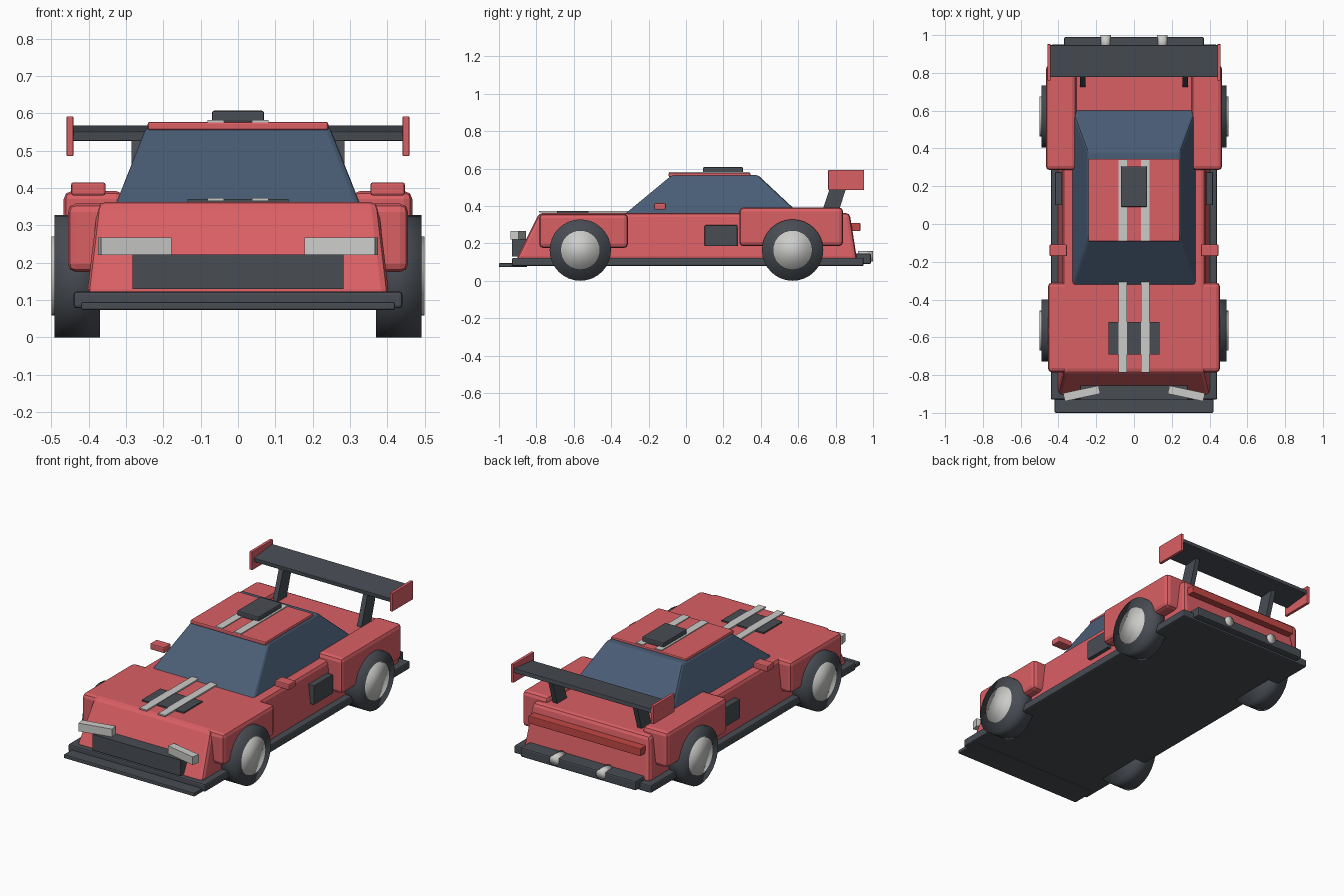
import bpy
import bmesh
import math
from mathutils import Matrix, Vector

if "Cube" in bpy.data.objects:
    bpy.data.objects.remove(bpy.data.objects["Cube"], do_unlink=True)


def material(name, rgb):
    mat = bpy.data.materials.new(name)
    mat.use_nodes = True
    mat.diffuse_color = (*rgb, 1)
    mat.node_tree.nodes["Principled BSDF"].inputs["Base Color"].default_value = (*rgb, 1)
    return mat


RED = material("body red", (0.70, 0.115, 0.13))
DARK = material("dark trim", (0.065, 0.074, 0.088))
GLASS = material("tinted glass", (0.068, 0.11, 0.18))
SILVER = material("silver", (0.60, 0.60, 0.59))
TAIL = material("tail light red", (0.55, 0.065, 0.06))


def finish(name, bm, mat, bevel=0, segments=2):
    bmesh.ops.recalc_face_normals(bm, faces=bm.faces)
    mesh = bpy.data.meshes.new(name)
    bm.to_mesh(mesh)
    bm.free()
    mesh.materials.append(mat)
    ob = bpy.data.objects.new(name, mesh)
    bpy.context.collection.objects.link(ob)
    if bevel:
        mod = ob.modifiers.new("rounded edges", "BEVEL")
        mod.width = bevel
        mod.segments = segments
    return ob


def frustum(name, mat, low, high, bevel=0, segments=2):
    """Solid between two level rectangles, each (x0, x1, y0, y1, z)."""
    bm = bmesh.new()
    rings = []
    for x0, x1, y0, y1, z in (low, high):
        corners = ((x0, y0), (x1, y0), (x1, y1), (x0, y1))
        rings.append([bm.verts.new((x, y, z)) for x, y in corners])
    a, b = rings
    bm.faces.new(a)
    bm.faces.new(b)
    for i in range(4):
        j = (i + 1) % 4
        bm.faces.new((a[i], a[j], b[j], b[i]))
    return finish(name, bm, mat, bevel, segments)


def box(name, mat, x, y, z, bevel=0, segments=2):
    return frustum(name, mat, (*x, *y, z[0]), (*x, *y, z[1]), bevel, segments)


def cylinder(name, mat, center, radius, depth, axis):
    bm = bmesh.new()
    turn = Matrix.Rotation(math.pi / 2, 4, "Y" if axis == "X" else "X")
    bmesh.ops.create_cone(bm, cap_ends=True, segments=32, radius1=radius, radius2=radius,
                          depth=depth, matrix=Matrix.Translation(center) @ turn)
    for f in bm.faces:
        f.smooth = True
    return finish(name, bm, mat)


def pair(name, s, make, mat, x, y, z, **kw):
    """A box on one side, with x measured outward from the centre."""
    side = "left" if s > 0 else "right"
    return make(f"{side}_{name}", mat, sorted((s * x[0], s * x[1])), y, z, **kw)


# Main body with raked nose and tail
frustum("body", RED, (-0.405, 0.405, -0.91, 0.915, 0.11),
        (-0.375, 0.375, -0.785, 0.875, 0.362), 0.02)

# Floor, splitter and rear bumper
box("floor_skirt", DARK, (-0.44, 0.44), (-0.93, 0.95), (0.078, 0.123), 0.008)
box("front_splitter", DARK, (-0.42, 0.42), (-1.0, -0.85), (0.073, 0.095), 0.005)
box("rear_bumper", DARK, (-0.37, 0.37), (0.9, 0.99), (0.09, 0.145), 0.008)

# Cabin and roof
frustum("cabin_glass", GLASS, (-0.33, 0.33, -0.335, 0.615, 0.35),
        (-0.245, 0.245, -0.075, 0.385, 0.565), 0.012)
box("roof_panel", RED, (-0.242, 0.242), (-0.093, 0.345), (0.555, 0.577), 0.006)
box("roof_vent", DARK, (-0.07, 0.07), (0.09, 0.305), (0.575, 0.607), 0.006)

# Nose details
box("hood_vent", DARK, (-0.135, 0.135), (-0.69, -0.52), (0.355, 0.37))
box("grille", DARK, (-0.282, 0.282), (-0.93, -0.84), (0.13, 0.222))

# Tail details
box("tail_light_bar", TAIL, (-0.36, 0.36), (0.87, 0.932), (0.265, 0.31), 0.004)

# Rear wing blade, slightly raised at the back
wing = box("wing_blade", DARK, (-0.445, 0.445), (-0.085, 0.085), (-0.012, 0.012), 0.003)
wing.location = (0, 0.863, 0.547)
wing.rotation_euler.x = math.radians(6)

for s in (-1, 1):
    side = "left" if s > 0 else "right"

    # Wheel arches and side parts
    pair("front_fender", s, box, RED, (0.33, 0.456), (-0.785, -0.31), (0.175, 0.358), bevel=0.022)
    pair("rear_fender", s, box, RED, (0.305, 0.467), (0.285, 0.84), (0.185, 0.392), bevel=0.022)
    pair("side_intake", s, box, DARK, (0.36, 0.418), (0.10, 0.275), (0.185, 0.297), bevel=0.004)
    pair("mirror", s, box, RED, (0.355, 0.447), (-0.17, -0.108), (0.38, 0.415), bevel=0.006)

    # Twin racing stripes
    pair("hood_stripe", s, box, SILVER, (0.037, 0.082), (-0.785, -0.305), (0.365, 0.373))
    pair("roof_stripe", s, box, SILVER, (0.037, 0.082), (-0.09, 0.34), (0.575, 0.582))

    # Headlight, swept so the outer end sits further forward
    lamp = pair("headlight", s, box, SILVER, (-0.096, 0.096), (-0.022, 0.022), (0.22, 0.267))
    lamp.location = (s * 0.277, -0.897, 0)
    lamp.rotation_euler.z = -s * 0.21

    # Wing endplate and leaning strut
    pair("wing_endplate", s, box, RED, (0.441, 0.459), (0.76, 0.952), (0.485, 0.592), bevel=0.003)
    xs = sorted((s * 0.257, s * 0.285))
    frustum(f"{side}_wing_strut", DARK, (*xs, 0.72, 0.81, 0.35), (*xs, 0.785, 0.87, 0.54))

    # Exhaust tip
    cylinder(f"{side}_exhaust", SILVER, Vector((s * 0.15, 0.96, 0.13)), 0.028, 0.08, "Y")

    # Wheels
    for end, y in (("front", -0.565), ("rear", 0.57)):
        cylinder(f"{side}_{end}_tire", DARK, Vector((s * 0.43, y, 0.164)), 0.164, 0.122, "X")
        cylinder(f"{side}_{end}_hub", SILVER, Vector((s * 0.44, y, 0.164)), 0.106, 0.12, "X")
